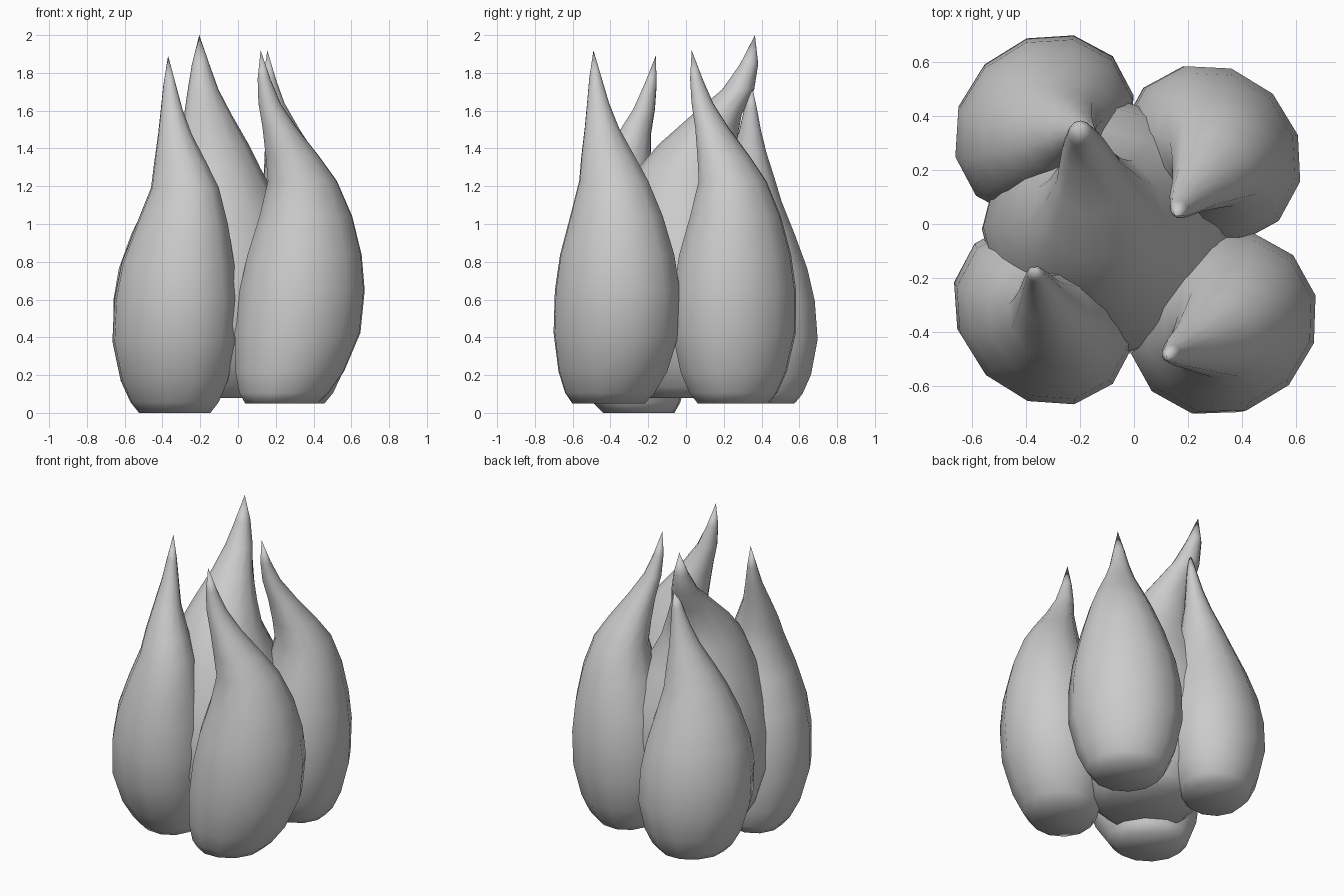
import bpy
import bmesh
import math
from mathutils import Vector

cube = bpy.data.objects.get("Cube")
if cube:
    bpy.data.objects.remove(cube, do_unlink=True)

SIDES = 12

# Shared teardrop profile: (fraction of height, radius)
PROFILE = [(0, .19), (.03, .235), (.09, .285), (.2, .33), (.32, .328), (.42, .3),
           (.53, .243), (.63, .181), (.7, .14), (.78, .09), (.85, .058), (.92, .033)]

# Height fractions at which each spine gives its centre
KNOTS = [0, .18, .45, .62, .75, .87, 1]


def grey_material():
    mat = bpy.data.materials.new("neutral grey")
    colour = (.6, .6, .6, 1)
    mat.use_nodes = True
    mat.diffuse_color = colour
    shader = mat.node_tree.nodes["Principled BSDF"]
    shader.inputs["Base Color"].default_value = colour
    shader.inputs["Roughness"].default_value = .7
    return mat


def spine_point(centres, t):
    """Smooth curve through the spine centres at height fraction t."""
    i = 0
    while i < len(KNOTS) - 2 and t > KNOTS[i + 1]:
        i += 1

    def slope(k):
        low, high = max(k - 1, 0), min(k + 1, len(KNOTS) - 1)
        return (centres[high] - centres[low]) / (KNOTS[high] - KNOTS[low])

    span = KNOTS[i + 1] - KNOTS[i]
    s = (t - KNOTS[i]) / span
    blend = s * s * (3 - 2 * s)
    start_pull = s * (1 - s) ** 2 * span
    end_pull = s * s * (s - 1) * span
    return (centres[i].lerp(centres[i + 1], blend)
            + slope(i) * start_pull + slope(i + 1) * end_pull)


def make_flame(name, base, top, wide, deep, turn, xs, ys, material):
    """Oval flame; its wide axis is turned by the given degrees about z."""
    centres = [Vector(pair) for pair in zip(xs, ys)]
    axis = Vector((math.cos(math.radians(turn)), math.sin(math.radians(turn))))
    across = Vector((-axis.y, axis.x))
    bm = bmesh.new()
    rings = []
    for t, radius in PROFILE:
        centre = spine_point(centres, t)
        z = base + (top - base) * t
        ring = []
        for k in range(SIDES):
            angle = math.tau * k / SIDES
            p = (centre + axis * (radius * wide * math.cos(angle))
                 + across * (radius * deep * math.sin(angle)))
            ring.append(bm.verts.new((p.x, p.y, z)))
        rings.append(ring)
    tip = bm.verts.new((centres[-1].x, centres[-1].y, top))

    # Flat base, side walls and pointed tip
    bm.faces.new(reversed(rings[0]))
    for k in range(SIDES):
        n = (k + 1) % SIDES
        for low, high in zip(rings, rings[1:]):
            bm.faces.new((low[k], low[n], high[n], high[k]))
        bm.faces.new((rings[-1][k], rings[-1][n], tip))

    mesh = bpy.data.meshes.new(name)
    bm.to_mesh(mesh)
    bm.free()
    mesh.materials.append(material)
    flame = bpy.data.objects.new(name, mesh)
    bpy.context.collection.objects.link(flame)
    bpy.ops.object.select_all(action='DESELECT')
    flame.select_set(True)
    bpy.context.view_layer.objects.active = flame
    bpy.ops.object.shade_smooth_by_angle(angle=math.radians(70))


grey = grey_material()

# Four outer flames around a larger central one
make_flame("front_right_flame", 0, 1.89, 1.08, .94, -45,
           (-.335, -.338, -.315, -.28, -.325, -.355, -.37),
           (-.25, -.32, -.35, -.355, -.295, -.21, -.16), grey)
make_flame("front_left_flame", .05, 1.92, 1.07, 1, 45,
           (.23, .31, .355, .345, .245, .155, .12),
           (-.41, -.37, -.365, -.38, -.435, -.47, -.49), grey)
make_flame("back_left_flame", .05, 1.92, 1.06, .96, -45,
           (.27, .28, .3, .315, .25, .18, .155),
           (.25, .255, .26, .25, .16, .075, .03), grey)
make_flame("back_right_flame", .05, 1.75, 1.08, .95, 45,
           (-.32, -.33, -.33, -.3, -.24, -.19, -.155),
           (.385, .37, .34, .325, .335, .34, .345), grey)
make_flame("centre_flame", .08, 2, 1.46, 1.4, 90,
           (-.1, -.1, -.1, -.13, -.15, -.19, -.205),
           (0, -.02, 0, 0, .12, .3, .365), grey)
